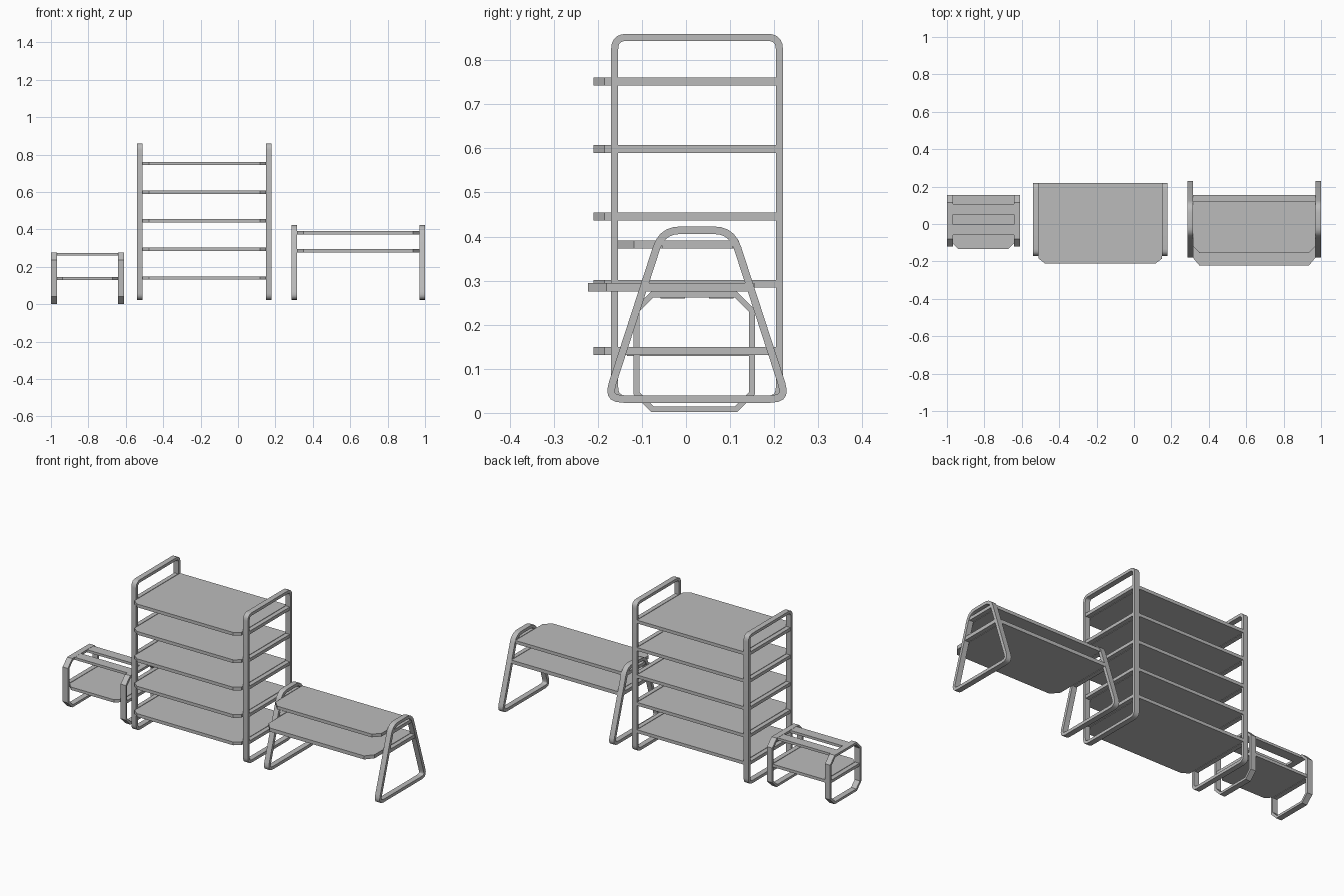
import bpy, bmesh, math
from mathutils import Vector

cube = bpy.data.objects.get("Cube")
if cube:
    bpy.data.objects.remove(cube, do_unlink=True)

GREY = (0.5, 0.5, 0.5, 1)
grey = bpy.data.materials.new("plain grey")
grey.use_nodes = True
grey.diffuse_color = GREY
grey.node_tree.nodes["Principled BSDF"].inputs["Base Color"].default_value = GREY


def finish(bm, name, smooth=False):
    bmesh.ops.recalc_face_normals(bm, faces=bm.faces)
    mesh = bpy.data.meshes.new(name)
    bm.to_mesh(mesh)
    bm.free()
    mesh.materials.append(grey)
    obj = bpy.data.objects.new(name, mesh)
    bpy.context.collection.objects.link(obj)
    if smooth:
        bpy.ops.object.select_all(action='DESELECT')
        obj.select_set(True)
        bpy.context.view_layer.objects.active = obj
        bpy.ops.object.shade_smooth_by_angle(angle=math.radians(35))
    return obj


def round_corners(corners, cut, steps):
    """Cut each corner back by a distance and bridge it with a curve."""
    out = []
    for i, c in enumerate(corners):
        c = Vector(c)
        a = c + (Vector(corners[i - 1]) - c).normalized() * cut
        b = c + (Vector(corners[(i + 1) % len(corners)]) - c).normalized() * cut
        for s in range(steps + 1):
            t = s / steps
            out.append(a * (1 - t) ** 2 + c * 2 * t * (1 - t) + b * t ** 2)
    return out


def inset(loop, d):
    """Mitred inward offset of a counter-clockwise loop."""
    out = []
    for i, p in enumerate(loop):
        e1 = (p - loop[i - 1]).normalized()
        e2 = (loop[(i + 1) % len(loop)] - p).normalized()
        n1, n2 = Vector((-e1.y, e1.x)), Vector((-e2.y, e2.x))
        out.append(p + (n1 + n2) * d / (1 + n1.dot(n2)))
    return out


def loop_frame(name, x0, x1, corners, cut, steps, bar):
    """Closed flat-bar loop standing in the y-z plane."""
    outer = round_corners(corners, cut, steps)
    inner = inset(outer, bar)
    bm = bmesh.new()
    rings = [[bm.verts.new((x, p.x, p.y)) for p in loop]
             for x, loop in ((x0, outer), (x1, outer), (x1, inner), (x0, inner))]
    n = len(outer)
    for r in range(4):
        a, b = rings[r], rings[(r + 1) % 4]
        for i in range(n):
            j = (i + 1) % n
            bm.faces.new((a[i], a[j], b[j], b[i]))
    return finish(bm, name, steps > 1)


def board(name, x0, x1, y0, y1, z, thick, cx=0.0, cy=0.0):
    """Flat board, optionally with clipped front corners."""
    outline = [(x1, y1), (x0, y1)]
    if cx:
        outline += [(x0, y0 + cy), (x0 + cx, y0), (x1 - cx, y0), (x1, y0 + cy)]
    else:
        outline += [(x0, y0), (x1, y0)]
    bm = bmesh.new()
    face = bm.faces.new([bm.verts.new((x, y, z - thick / 2)) for x, y in outline])
    ext = bmesh.ops.extrude_face_region(bm, geom=[face])
    bmesh.ops.translate(bm, vec=(0, 0, thick),
                        verts=[v for v in ext["geom"] if isinstance(v, bmesh.types.BMVert)])
    return finish(bm, name)


def unit(name, x0, x1, wide, corners, cut, steps, bar, shelves):
    """Two end frames, with shelves and the side rails that carry them."""
    ends = (("right", x0, x0 + wide), ("left", x1 - wide, x1))
    for side, a, b in ends:
        loop_frame(f"{name}_{side}_frame", a, b, corners, cut, steps, bar)
    for i, (y0, y1, z, thick, cx, cy, rail0, rail1) in enumerate(shelves, 1):
        board(f"{name}_shelf_{i}", x0 + wide, x1 - wide, y0, y1, z, thick, cx, cy)
        for side, a, b in ends:
            board(f"{name}_{side}_rail_{i}", a + 0.003, b - 0.003, rail0, rail1, z, thick)


# Tall rack with five shelves
unit("rack", -0.54, 0.18, 0.03,
     [(-0.17, 0.023), (0.22, 0.023), (0.22, 0.86), (-0.17, 0.86)], 0.036, 5, 0.016,
     [(-0.21, 0.218, 0.14 + 0.153 * i, 0.018, 0.033, 0.025, -0.16, 0.21) for i in range(5)])

# Low two-tier bench with sloping legs
unit("bench", 0.285, 1.0, 0.03,
     [(-0.19, 0.023), (0.24, 0.023), (0.11, 0.423), (-0.06, 0.423)], 0.048, 5, 0.017,
     [(-0.222, 0.155, 0.285, 0.02, 0.035, 0.042, -0.09, 0.14),
      (-0.155, 0.12, 0.382, 0.018, 0.035, 0.037, -0.055, 0.105)])

# Small stool with one shelf and a slatted top
unit("stool", -1.0, -0.61, 0.032,
     [(-0.119, 0.002), (0.156, 0.002), (0.156, 0.275), (-0.119, 0.275)], 0.04, 1, 0.013,
     [(-0.134, 0.154, 0.137, 0.016, 0.03, 0.03, -0.11, 0.147)])
for i, y in enumerate((-0.03, 0.08), 1):
    board(f"stool_slat_{i}", -0.968, -0.642, y - 0.028, y + 0.028, 0.267, 0.014)
